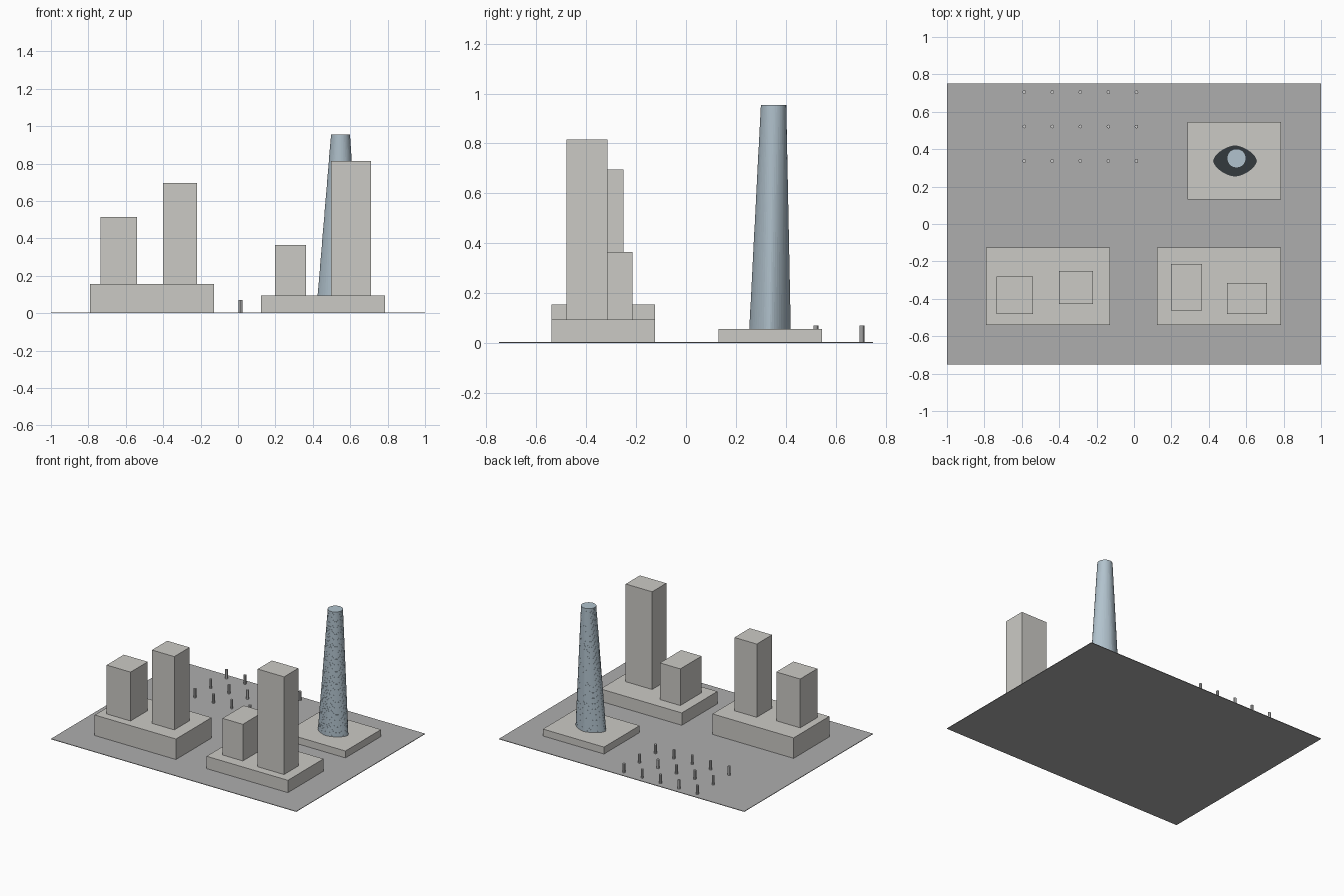
import bpy, bmesh
from math import cos, sin, pi, copysign

if "Cube" in bpy.data.objects:
    bpy.data.objects.remove(bpy.data.objects["Cube"])


def material(name, rgb):
    m = bpy.data.materials.new(name)
    m.diffuse_color = (*rgb, 1)
    m.use_nodes = True
    m.node_tree.nodes["Principled BSDF"].inputs["Base Color"].default_value = m.diffuse_color
    return m


STONE = material("pale_stone", (0.60, 0.59, 0.56))
PAVING = material("paving", (0.42, 0.42, 0.42))
GLASS = material("blue_glass", (0.44, 0.54, 0.61))


def finish(bm, name, mat=None):
    bmesh.ops.recalc_face_normals(bm, faces=bm.faces)
    mesh = bpy.data.meshes.new(name)
    bm.to_mesh(mesh)
    bm.free()
    ob = bpy.data.objects.new(name, mesh)
    bpy.context.collection.objects.link(ob)
    if mat:
        mesh.materials.append(mat)
    return ob


def box(name, x0, x1, y0, y1, z0, z1, mat):
    bm = bmesh.new()
    bmesh.ops.create_cube(bm, size=1)
    for v in bm.verts:
        v.co = (x1 if v.co.x > 0 else x0,
                y1 if v.co.y > 0 else y0,
                z1 if v.co.z > 0 else z0)
    return finish(bm, name, mat)


# Ground slab
G = 0.004
box("ground_slab", -1, 1, -0.75, 0.75, 0, G, PAVING)

# Podiums
box("west_podium", -0.79, -0.128, -0.54, -0.125, G, 0.155, STONE)
box("east_podium", 0.122, 0.785, -0.54, -0.125, G, 0.095, STONE)
box("north_podium", 0.287, 0.785, 0.13, 0.545, G, 0.055, STONE)

# Rectangular towers standing on the podiums
box("west_tower_short", -0.735, -0.54, -0.48, -0.28, 0.155, 0.515, STONE)
box("west_tower_tall", -0.402, -0.22, -0.428, -0.25, 0.155, 0.695, STONE)
box("east_tower_short", 0.197, 0.363, -0.462, -0.215, 0.095, 0.365, STONE)
box("east_tower_tall", 0.497, 0.712, -0.48, -0.315, 0.095, 0.815, STONE)


# Leaning glass tower: stepped floors from an eye-shaped base to a round top
def outline(t, sides=48):
    cx, cy = 0.54 + 0.008 * t, 0.337 + 0.014 * t
    a, b = 0.117 + (0.051 - 0.117) * t, 0.083 + (0.051 - 0.083) * t
    e = 1.25 - 0.25 * t          # 1 = ellipse, larger = pointed eye
    points = []
    for i in range(sides):
        c, s = cos(2 * pi * i / sides), sin(2 * pi * i / sides)
        points.append((cx + a * copysign(abs(c) ** e, c),
                       cy + b * copysign(abs(s) ** e, s)))
    return points


FLOORS, Z0, Z1 = 90, 0.055, 0.955
bm = bmesh.new()
rings = []
for f in range(FLOORS):
    plan = outline(f / (FLOORS - 1))
    for level in (f, f + 1):
        z = Z0 + (Z1 - Z0) * level / FLOORS
        rings.append([bm.verts.new((x, y, z)) for x, y in plan])
for low, high in zip(rings, rings[1:]):
    n = len(low)
    for i in range(n):
        j = (i + 1) % n
        bm.faces.new((low[i], low[j], high[j], high[i]))
bm.faces.new(rings[0][::-1])
bm.faces.new(rings[-1])
finish(bm, "glass_tower", GLASS)

# Grid of small posts in the plaza
for row in range(3):
    for col in range(5):
        bm = bmesh.new()
        bmesh.ops.create_cone(bm, cap_ends=True, segments=8,
                              radius1=0.01, radius2=0.01, depth=0.07 - G)
        bmesh.ops.translate(bm, verts=bm.verts,
                            vec=(-0.587 + 0.15 * col, 0.337 + 0.184 * row,
                                 (0.07 + G) / 2))
        finish(bm, f"plaza_post_{row}_{col}")
